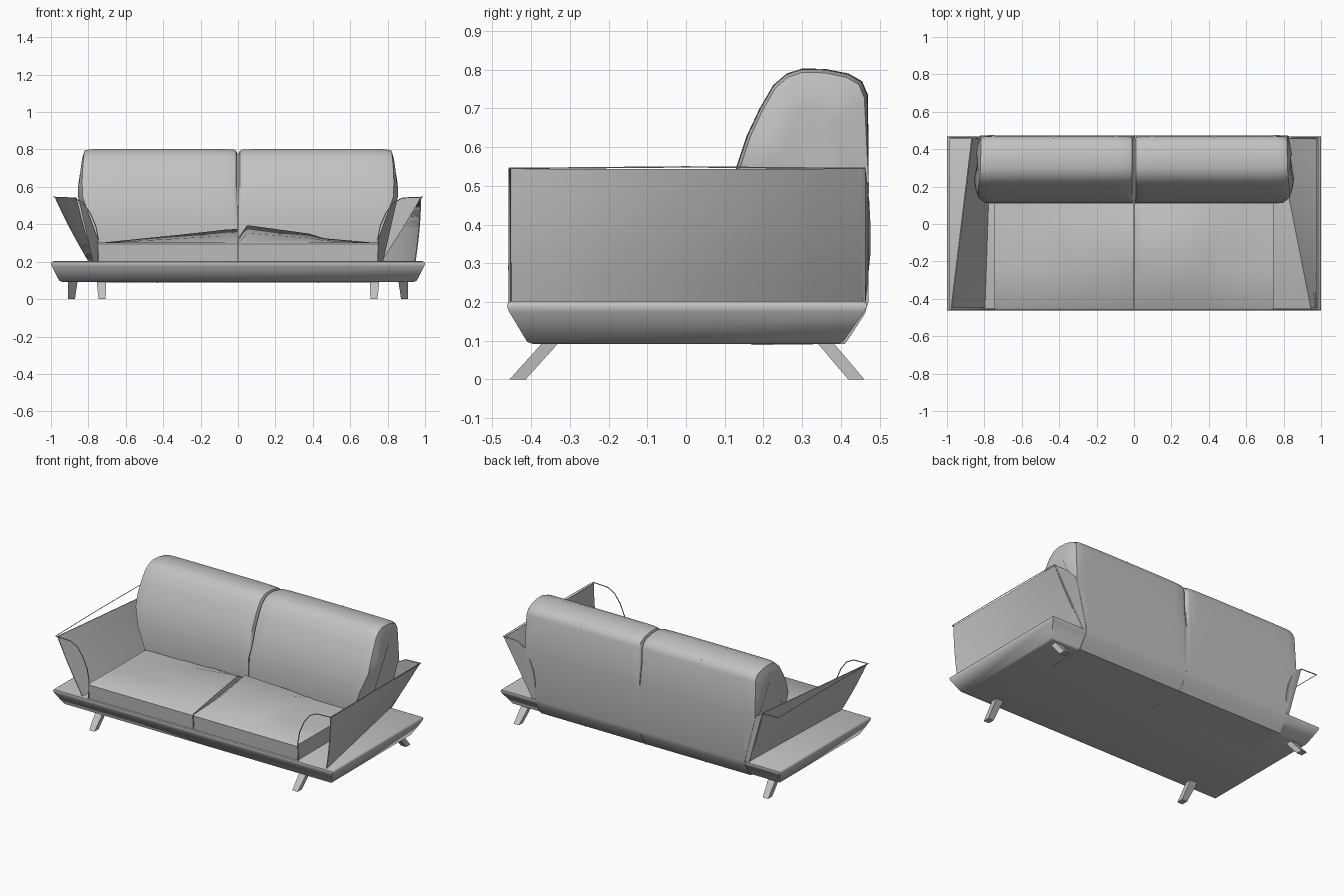
import bpy, bmesh, math

if "Cube" in bpy.data.objects:
    bpy.data.objects.remove(bpy.data.objects["Cube"])

GREY = bpy.data.materials.new("grey fabric")
GREY.diffuse_color = (0.54, 0.54, 0.54, 1)
GREY.use_nodes = True
GREY.node_tree.nodes["Principled BSDF"].inputs["Base Color"].default_value = GREY.diffuse_color

def finish(name, bm, angle=35):
    bmesh.ops.recalc_face_normals(bm, faces=bm.faces)
    me = bpy.data.meshes.new(name)
    bm.to_mesh(me)
    bm.free()
    ob = bpy.data.objects.new(name, me)
    bpy.context.collection.objects.link(ob)
    me.materials.append(GREY)
    bpy.context.view_layer.objects.active = ob
    ob.select_set(True)
    bpy.ops.object.shade_smooth_by_angle(angle=math.radians(angle))
    ob.select_set(False)
    return ob

def loft(name, rings, loop=True, caps=True, angle=35):
    """Skin a list of equally long point rows."""
    bm = bmesh.new()
    rows = [[bm.verts.new(p) for p in r] for r in rings]
    n = len(rows[0])
    for a, b in zip(rows, rows[1:]):
        for i in range(n if loop else n - 1):
            j = (i + 1) % n
            bm.faces.new((a[i], a[j], b[j], b[i]))
    if caps:
        bm.faces.new(rows[0][::-1])
        bm.faces.new(rows[-1])
    return finish(name, bm, angle)

def lerp_table(table, t):
    for (a, va), (b, vb) in zip(table, table[1:]):
        if t <= b:
            return va + (vb - va) * max(0, (t - a) / (b - a))
    return table[-1][1]

def rect(x, y0, y1, z):
    return [(-x, y0, z), (x, y0, z), (x, y1, z), (-x, y1, z)]

# Base platform with rounded top edge and tapered underside
loft("base", [rect(0.94, -0.395, 0.39, 0.092), rect(0.955, -0.41, 0.405, 0.097),
              rect(0.995, -0.457, 0.46, 0.175), rect(1.0, -0.462, 0.467, 0.188),
              rect(0.996, -0.46, 0.465, 0.198), rect(0.985, -0.45, 0.455, 0.203)], angle=50)

# Splayed legs
for side, s in (("left", -1), ("right", 1)):
    for end, x, foot, top in (("front", 0.73, -0.435, -0.345), ("back", 0.883, 0.44, 0.355)):
        def ring(y, z, w, cx):
            return [(s * (cx + dx * w), y + dy * 0.021, z)
                    for dx, dy in ((-1, -1), (1, -1), (1, 1), (-1, 1))]
        out = 0.008 if end == "back" else -0.003
        loft(f"{end}_leg_{side}", [ring(foot, 0, 0.019, x + out), ring(top, 0.1, 0.026, x)])

# Back cushions: side profile swept along x, width varies with height
PROFILE = [(0.12, 0.2), (0.11, 0.32), (0.112, 0.45), (0.13, 0.55), (0.157, 0.63),
           (0.19, 0.70), (0.225, 0.76), (0.26, 0.79), (0.30, 0.803), (0.36, 0.802),
           (0.42, 0.79), (0.455, 0.77), (0.47, 0.735), (0.472, 0.5), (0.471, 0.2),
           (0.462, 0.17), (0.43, 0.12), (0.41, 0.092), (0.17, 0.089)]
WIDTH = [(0.09, 0.75), (0.32, 0.75), (0.38, 0.76), (0.43, 0.785), (0.48, 0.815),
         (0.53, 0.838), (0.58, 0.842), (0.68, 0.836), (0.78, 0.825), (0.81, 0.82)]
# position along the width, shrink of the profile towards its middle
STATIONS = [(0.003, 0.1), (0.012, 0.035), (0.03, 0.015), (0.1, 0.004), (0.3, 0), (0.5, 0),
            (0.75, 0), (0.93, 0.004), (0.97, 0.01), (1.0, 0.04), (1.014, 0.2), (1.02, 0.4)]
for side, s in (("left", -1), ("right", 1)):
    rings = []
    for u, k in STATIONS:
        ring = []
        for y, z in PROFILE:
            zz = z + (0.55 - z) * k if z > 0.55 else z
            yy = y + (0.31 - y) * k * 1.5 if z > 0.5 else y
            bow = 0.012 * ((yy - 0.29) / 0.18) ** 2 if z > 0.54 else 0
            w = lerp_table(WIDTH, z)
            x = u * (w - bow) if z > 0.5 else min(u, 1) * w
            ring.append((s * x, yy, zz))
        rings.append(ring)
    loft("back_cushion_" + side, rings, angle=40)

# Seams down the back panel
for name, x in (("seam_left", -0.43), ("seam_middle", 0.0), ("seam_right", 0.43)):
    path = [(y + 0.002, z + (0.002 if z > 0.6 else -0.002)) for y, z in PROFILE[10:]]
    if x == 0:
        path = path[3:]
    loft(name, [[(x + d, y, z) for y, z in path] for d in (-0.003, 0.003)],
         loop=False, caps=False)

# Seat cushions: creased tops with a raised middle
SEATS = {
    "left": (-1, [(0.003, 0.375), (0.06, 0.372), (0.3, 0.345), (0.5, 0.325), (0.745, 0.3)]),
    "right": (1, [(0.003, 0.33), (0.05, 0.395), (0.38, 0.35), (0.46, 0.325), (0.745, 0.3)]),
}
for side, (s, ridge) in SEATS.items():
    rings = []
    for x, h in ridge:
        mid = 0.3 + (h - 0.3) * 0.55
        rings.append([(s * x, -0.452, 0.2), (s * x, -0.46, 0.295), (s * x, -0.45, 0.303),
                      (s * x, -0.22, mid), (s * x, 0.0, h), (s * x, 0.14, 0.3),
                      (s * x, 0.3, 0.3), (s * x, 0.3, 0.2)])
    loft("seat_" + side, rings, angle=40)

def tube(name, pts, r):
    cu = bpy.data.curves.new(name, "CURVE")
    cu.dimensions = "3D"
    cu.bevel_depth = r
    cu.bevel_resolution = 1
    sp = cu.splines.new("POLY")
    sp.points.add(len(pts) - 1)
    for p, co in zip(sp.points, pts):
        p.co = (*co, 1)
    cu.materials.append(GREY)
    ob = bpy.data.objects.new(name, cu)
    bpy.context.collection.objects.link(ob)

# Flared arms: thin twisted panels with piped outlines
ARMS = {
    # sign, front top, front bottom, back top, back bottom (x values)
    "left": (-1, 0.98, 0.80, 0.87, 0.77),
    "right": (1, 0.98, 0.95, 0.98, 0.77),
}
ROUND = [(0.75, 0.2), (0.747, 0.32), (0.76, 0.39), (0.79, 0.46), (0.83, 0.515),
         (0.88, 0.541), (0.985, 0.545)]
for side, (s, ft, fb, bt, bb) in ARMS.items():
    rings = []
    for i in range(9):
        t = i / 8
        y = -0.45 + 0.905 * t
        top, bot = ft + (bt - ft) * t, fb + (bb - fb) * t
        outer, inner = [], []
        for j in range(7):
            v = j / 6
            x = bot + (top - bot) * v + 0.006 * math.sin(math.pi * v)
            z = 0.2 + 0.343 * v
            outer.append((s * x, y, z))
            inner.append((s * (x - 0.005), y, z))
        rings.append(outer + inner[::-1])
    loft("arm_" + side, rings, angle=45)
    for end, y in (("front", -0.455), ("back", 0.46)):
        tube(f"arm_piping_{end}_{side}", [(s * x, y, z) for x, z in ROUND], 0.003)
    tube("arm_rim_" + side, [(s * 0.985, -0.455, 0.545), (s * 0.985, 0, 0.549),
                             (s * 0.985, 0.46, 0.545)], 0.002)

# Curved back ends of the arms, slightly bulged
for side, s in (("left", -1), ("right", 1)):
    bt = ARMS[side][3]
    pts = [(x, z) for x, z in ROUND[:-1] if x < bt] + [(bt, 0.543), (0.775, 0.2)]
    def ring(y, bulge):
        return [(s * x, y + bulge * (1 - ((z - 0.37) / 0.175) ** 2), z) for x, z in pts]
    loft("arm_back_end_" + side, [ring(0.455, 0), ring(0.463, 0.014)])
